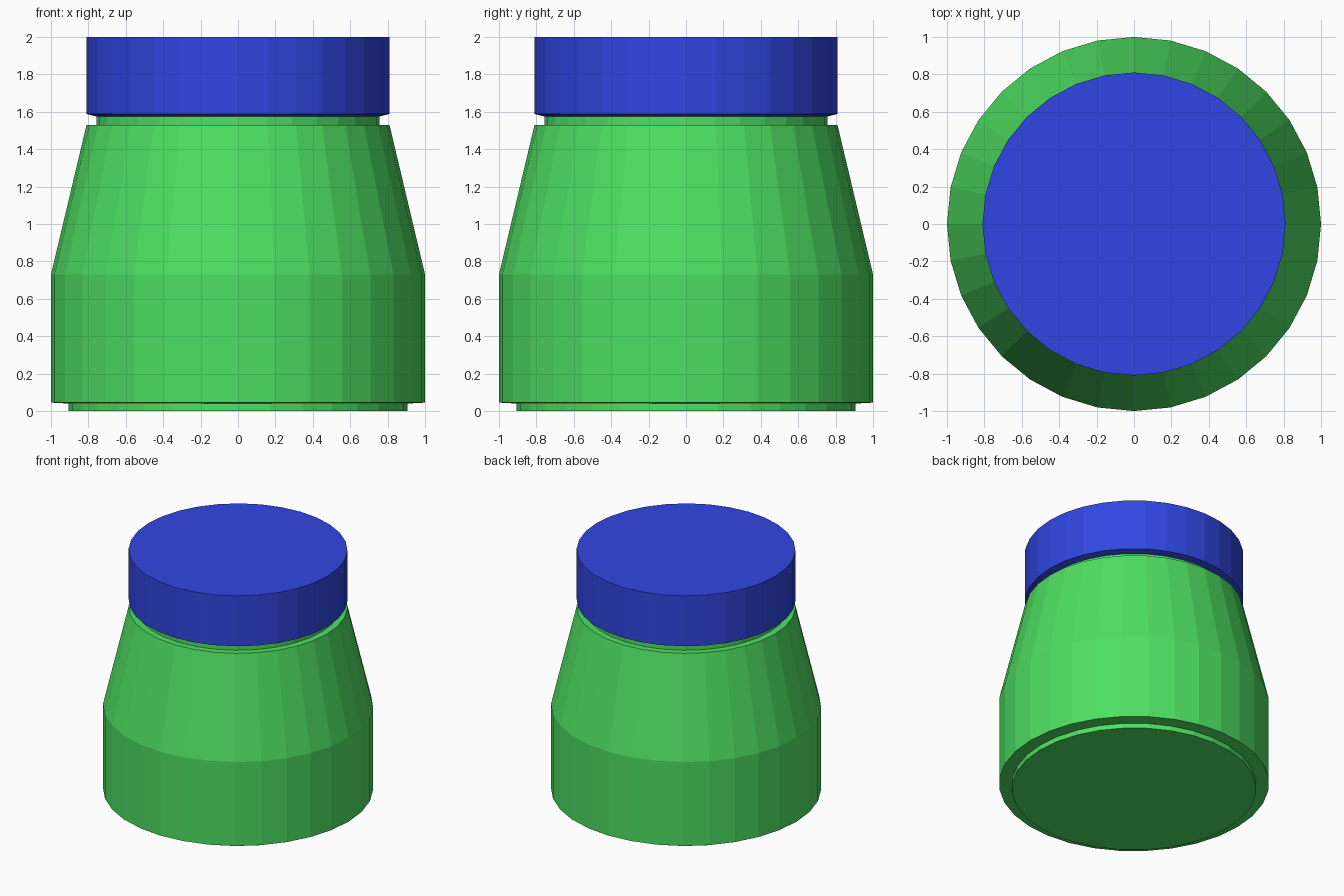
import bpy, bmesh, math

if "Cube" in bpy.data.objects:
    bpy.data.objects.remove(bpy.data.objects["Cube"])

SIDES = 32


def material(name, rgb):
    m = bpy.data.materials.new(name)
    m.diffuse_color = (*rgb, 1.0)
    m.use_nodes = True
    m.node_tree.nodes["Principled BSDF"].inputs["Base Color"].default_value = m.diffuse_color
    return m


def lathe(name, profile, mat):
    """Closed flat-shaded solid of revolution from (radius, height) points."""
    bm = bmesh.new()
    rings = []
    for r, z in profile:
        rings.append([bm.verts.new((r * math.cos(2 * math.pi * i / SIDES),
                                    r * math.sin(2 * math.pi * i / SIDES), z))
                      for i in range(SIDES)])
    for low, high in zip(rings, rings[1:]):
        for i in range(SIDES):
            j = (i + 1) % SIDES
            bm.faces.new((low[i], low[j], high[j], high[i]))
    bm.faces.new(rings[0][::-1])
    bm.faces.new(rings[-1])
    mesh = bpy.data.meshes.new(name)
    bm.to_mesh(mesh)
    bm.free()
    mesh.materials.append(mat)
    ob = bpy.data.objects.new(name, mesh)
    bpy.context.collection.objects.link(ob)
    return ob


green = material("bright green", (0.076, 0.745, 0.122))
blue = material("royal blue", (0.03, 0.062, 0.76))

# Jar with recessed foot, tapered shoulder and narrow neck
lathe("jar_body", [(0.905, 0.0), (0.905, 0.04), (1.0, 0.045), (1.0, 0.73),
                   (0.81, 1.53), (0.757, 1.53), (0.757, 1.60)], green)

# Lid with a slightly sloped underside
lathe("lid", [(0.757, 1.575), (0.81, 1.588), (0.81, 2.0)], blue)
